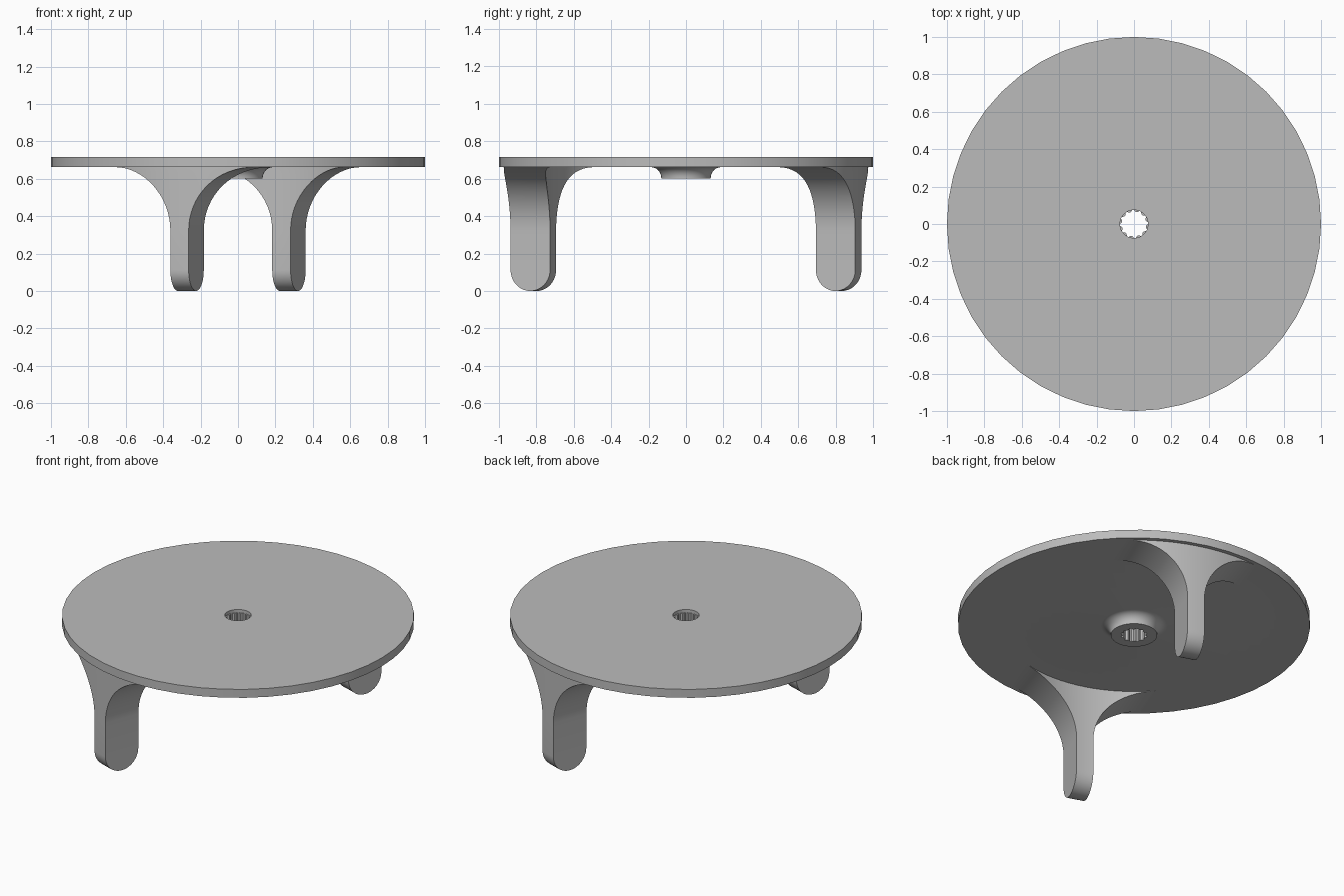
import bpy
import bmesh
from math import sin, cos, pi, sqrt, radians

if "Cube" in bpy.data.objects:
    bpy.data.objects.remove(bpy.data.objects["Cube"], do_unlink=True)

# Single flat colour
grey = bpy.data.materials.new("plain grey")
grey.use_nodes = True
GREY = (0.5, 0.5, 0.5, 1)
grey.diffuse_color = GREY
grey.node_tree.nodes["Principled BSDF"].inputs["Base Color"].default_value = GREY

TOP, UNDER, HUB_Z = 0.715, 0.662, 0.6


def finish(bm, name):
    """Turn a bmesh into a smooth shaded object with sharp edges kept."""
    bmesh.ops.remove_doubles(bm, verts=bm.verts, dist=1e-5)
    bmesh.ops.recalc_face_normals(bm, faces=bm.faces)
    mesh = bpy.data.meshes.new(name)
    bm.to_mesh(mesh)
    bm.free()
    mesh.materials.append(grey)
    obj = bpy.data.objects.new(name, mesh)
    bpy.context.collection.objects.link(obj)
    bpy.ops.object.select_all(action="DESELECT")
    obj.select_set(True)
    bpy.context.view_layer.objects.active = obj
    bpy.ops.object.shade_smooth_by_angle(angle=radians(30))
    return obj


def bridge(bm, loops, closed):
    """Join successive loops of vertices with quads."""
    for a, b in zip(loops, loops[1:]):
        n = len(a)
        for i in range(n if closed else n - 1):
            j = (i + 1) % n
            bm.faces.new((a[i], a[j], b[j], b[i]))


# Round top with a filleted hub underneath and a splined centre hole
def build_top(sides=48):
    fillet = UNDER - HUB_Z - 0.005
    hub_r = 0.132
    profile = [(0.075, TOP), (1, TOP), (1, UNDER)]
    for k in range(9):
        a = pi / 2 * k / 8
        profile.append((hub_r + fillet * (1 - sin(a)), UNDER - fillet * (1 - cos(a))))
    profile += [(hub_r, HUB_Z), (None, HUB_Z), (None, TOP - 0.02), (0.075, TOP - 0.02)]
    bm = bmesh.new()
    loops = []
    for r, z in profile:
        loop = []
        for i in range(sides):
            a = 2 * pi * i / sides
            spline = 0.075 if i % 4 < 2 else 0.066
            rad = spline if r is None else r
            loop.append(bm.verts.new((rad * cos(a), rad * sin(a), z)))
        loops.append(loop)
    bridge(bm, loops + [loops[0]], True)
    bad = [f for f in bm.faces if f.calc_area() < 1e-9]
    bmesh.ops.delete(bm, geom=bad, context="FACES_ONLY")
    finish(bm, "round_top")


# Leg: rounded foot, straight shank, side flares that follow the rim
def build_leg(name, heading, columns=16):
    r_in, r_out, half_w, shift, flare = 0.749, 0.974, 0.0515, 0.038, 0.34
    foot = (r_out - r_in) / 2
    rows = [(half_w, foot * (1 - cos(pi / 2 * k / 10)), sin(pi / 2 * k / 10)) for k in range(11)]
    for k in range(17):
        a = pi / 2 * k / 16
        rows.append((half_w + flare * (1 - cos(a)), UNDER - flare * (1 - sin(a)), 1))
    rows.append((half_w + flare, UNDER + 0.01, 1))
    bm = bmesh.new()
    c, s = cos(heading), sin(heading)
    loops = []
    for w, z, fullness in rows:
        inner, outer = [], []
        for i in range(columns + 1):
            u = shift + w * (2 * i / columns - 1)
            near, far = sqrt(r_in ** 2 - u * u), sqrt(r_out ** 2 - u * u)
            mid, half = (near + far) / 2, (far - near) / 2 * fullness
            for side, line in ((-1, inner), (1, outer)):
                v = mid + side * half
                line.append(bm.verts.new((v * c - u * s, v * s + u * c, z)))
        loops.append(inner + outer[::-1])
    bridge(bm, loops, True)
    bm.faces.new(loops[-1])
    finish(bm, name)


build_top()
tilt = radians(21)
build_leg("front_leg", -pi / 2 - tilt)
build_leg("back_leg", pi / 2 - tilt)
